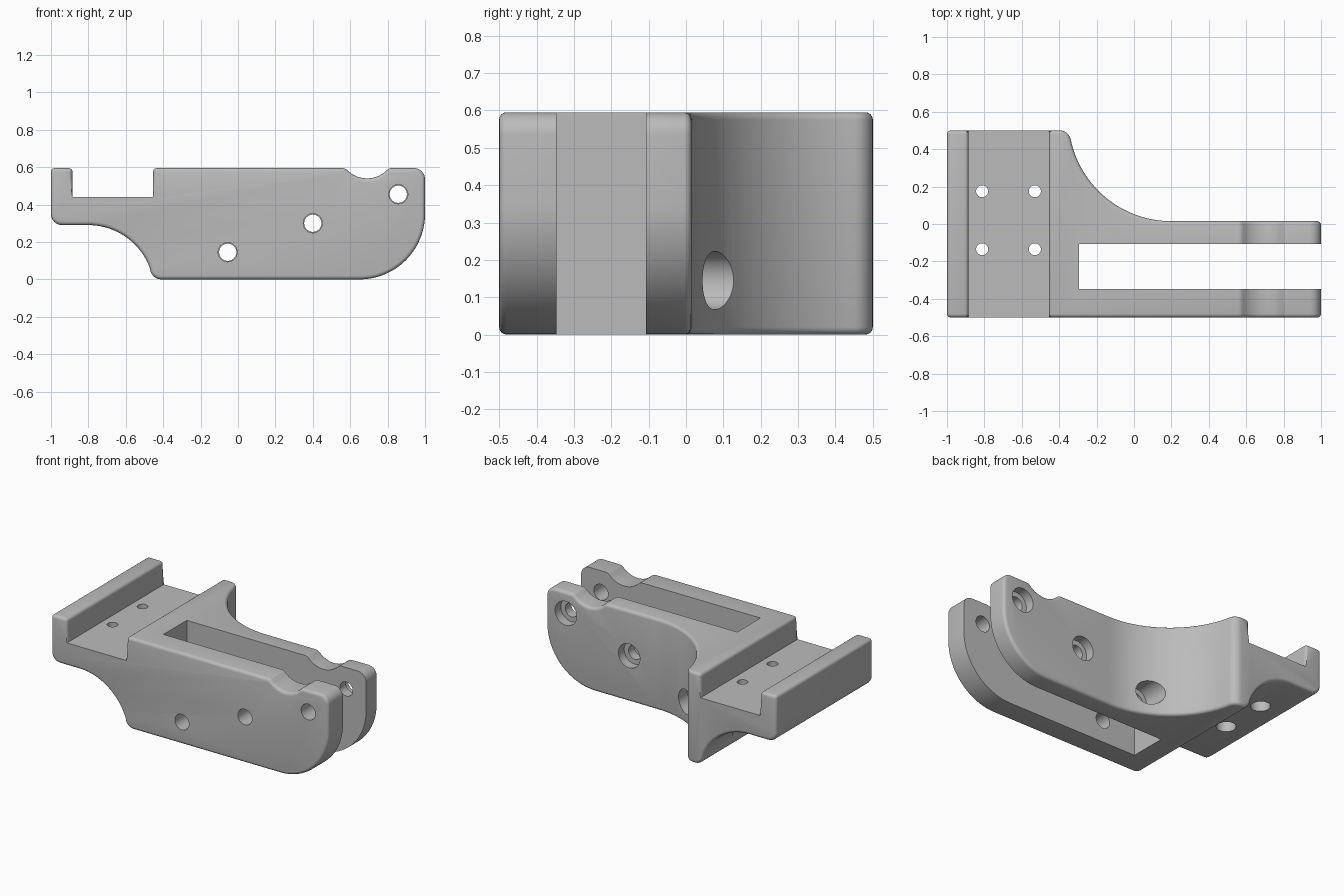
import bpy, bmesh, math
from mathutils import Vector

if "Cube" in bpy.data.objects:
    bpy.data.objects.remove(bpy.data.objects["Cube"])


def arc(cx, cy, r, a0, a1, n):
    """Points on an arc, angles in degrees."""
    return [(cx + r * math.cos(math.radians(a0 + (a1 - a0) * i / n)),
             cy + r * math.sin(math.radians(a0 + (a1 - a0) * i / n))) for i in range(n + 1)]


def prism(name, pts, axis, lo, hi):
    """Extrude a 2D outline along y (points are x, z) or z (points are x, y)."""
    place = (lambda p, d: (p[0], d, p[1])) if axis == 'y' else (lambda p, d: (p[0], p[1], d))
    bm = bmesh.new()
    face = bm.faces.new([bm.verts.new(place(p, lo)) for p in pts])
    ext = bmesh.ops.extrude_face_region(bm, geom=[face])
    move = Vector((0, hi - lo, 0)) if axis == 'y' else Vector((0, 0, hi - lo))
    bmesh.ops.translate(bm, vec=move, verts=[v for v in ext['geom'] if isinstance(v, bmesh.types.BMVert)])
    bmesh.ops.recalc_face_normals(bm, faces=bm.faces)
    mesh = bpy.data.meshes.new(name)
    bm.to_mesh(mesh)
    bm.free()
    obj = bpy.data.objects.new(name, mesh)
    bpy.context.collection.objects.link(obj)
    return obj


def cut(body, tool):
    """Subtract the tool from the body and remove the tool."""
    mod = body.modifiers.new("cut", 'BOOLEAN')
    mod.operation, mod.solver, mod.object = 'DIFFERENCE', 'EXACT', tool
    bpy.context.view_layer.objects.active = body
    bpy.ops.object.modifier_apply(modifier=mod.name)
    bpy.data.objects.remove(tool)


def drill(body, cx, cy, r, axis, lo, hi):
    cut(body, prism("drill", arc(cx, cy, r, 0, 352.5, 47), axis, lo, hi))


TOP, FLOOR = 0.595, 0.44

# Bracket body: side profile with channel, end flange, grip groove and rounded nose
dip = math.degrees(math.asin((0.69 - TOP) / 0.15))
profile = [(-1, TOP)]
profile += arc(-0.94, 0.35, 0.06, 180, 270, 8)
profile += arc(-0.80, -0.06, 0.35, 90, 20, 20)
profile += arc(-0.41, 0.06, 0.06, 190, 270, 8)
profile += arc(0.65, 0.35, 0.35, -90, 0, 28)
profile += arc(0.94, TOP - 0.06, 0.06, 0, 90, 8)
profile += arc(0.69, 0.69, 0.15, -dip, -180 + dip, 16)
profile += [(-0.455, TOP), (-0.455, FLOOR), (-0.885, FLOOR), (-0.885, TOP)]
bracket = prism("bracket_body", profile, 'y', -0.5, 0.5)

# Concave sweep behind the arms
cx, cy, R, r = 0.2, 0.565, 0.55, 0.06
tilt = math.degrees(math.asin((cy - 0.5 + r) / (R + r)))
fx = cx - (R + r) * math.cos(math.radians(tilt))
sweep = arc(fx, 0.5 - r, r, 90, tilt, 8) + arc(cx, cy, R, 180 + tilt, 270, 32)[1:]
sweep += [(1.2, cy - R), (1.2, 0.8), (fx, 0.8)]
cut(bracket, prism("sweep_cutter", sweep, 'z', -0.2, 0.8))

# Round the sharp outer edges, leaving the channel floor crisp
bm = bmesh.new()
bm.from_mesh(bracket.data)
bmesh.ops.remove_doubles(bm, verts=bm.verts, dist=1e-4)
edges = [e for e in bm.edges if len(e.link_faces) == 2 and e.is_convex
         and e.calc_face_angle(0) > math.radians(30)
         and not all(abs(v.co.z - FLOOR) < 1e-3 and -0.9 < v.co.x < -0.44 for v in e.verts)]
bmesh.ops.bevel(bm, geom=edges, offset=0.02, segments=4, profile=0.5,
                affect='EDGES', clamp_overlap=False)
bm.to_mesh(bracket.data)
bm.free()

# Slot between the two arms
cut(bracket, prism("slot_cutter", [(-0.295, -0.347), (1.2, -0.347), (1.2, -0.107), (-0.295, -0.107)],
                   'z', -0.2, 0.8))

# Cross bolt holes, counterbored from the back
for x, z in ((-0.055, 0.145), (0.40, 0.30), (0.857, 0.455)):
    drill(bracket, x, z, 0.051, 'y', -0.7, -0.2)
    drill(bracket, x, z, 0.046, 'y', -0.2, 0.7)
    drill(bracket, x, z, 0.078, 'y', -0.045, 0.7)

# Mounting holes in the channel, counterbored from below
for x in (-0.812, -0.53):
    for y in (-0.135, 0.175):
        drill(bracket, x, y, 0.032, 'z', -0.2, 0.55)
        drill(bracket, x, y, 0.058, 'z', -0.2, 0.37)

# Single grey finish
grey = bpy.data.materials.new("mid_grey")
grey.diffuse_color = (0.5, 0.5, 0.5, 1)
grey.use_nodes = True
grey.node_tree.nodes["Principled BSDF"].inputs["Base Color"].default_value = grey.diffuse_color
bracket.data.materials.clear()
bracket.data.materials.append(grey)
for p in bracket.data.polygons:
    p.material_index = 0
bpy.ops.object.select_all(action='DESELECT')
bracket.select_set(True)
bpy.context.view_layer.objects.active = bracket
bpy.ops.object.shade_smooth_by_angle(angle=math.radians(30))
